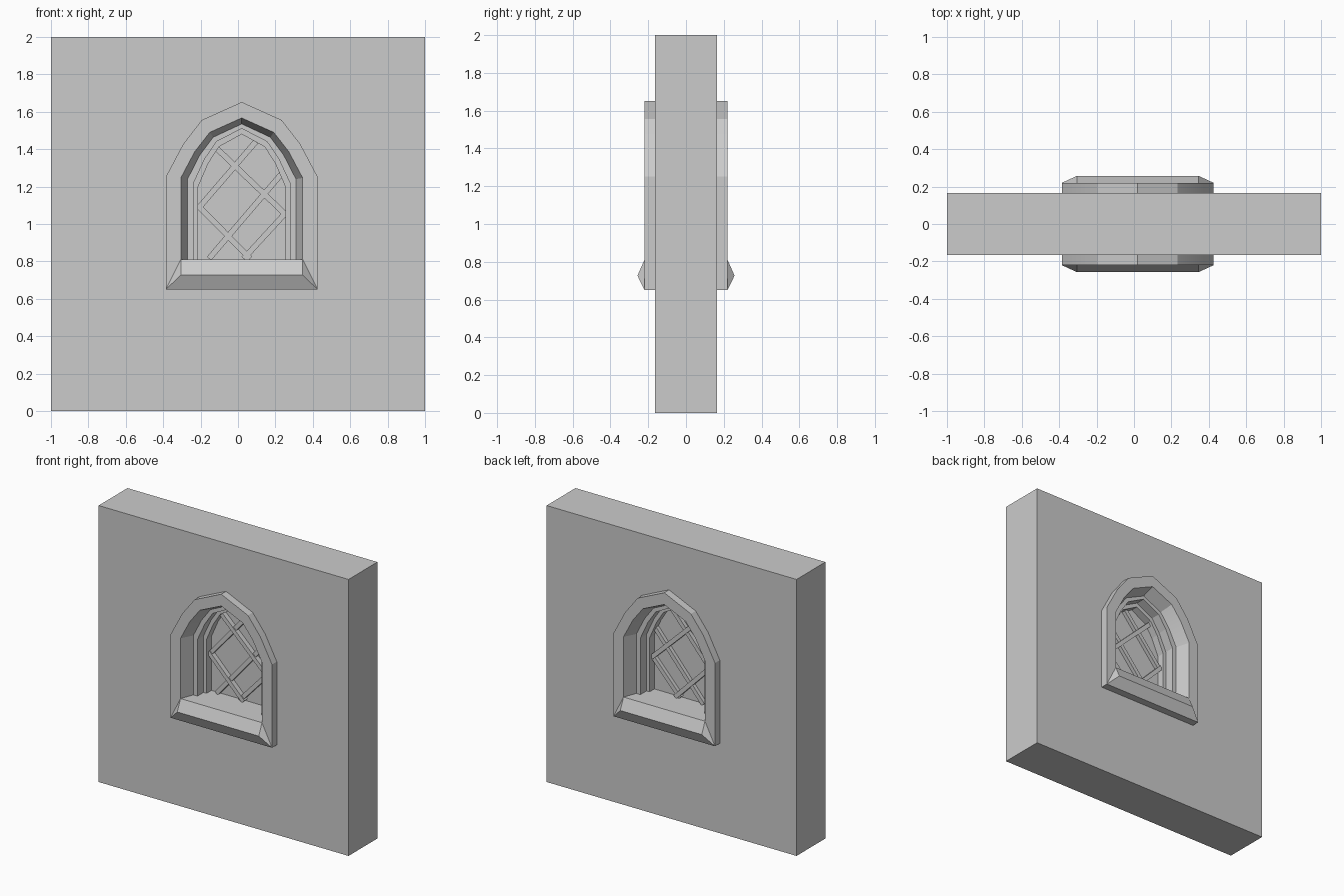
import bpy, bmesh, math
from mathutils import Vector

if "Cube" in bpy.data.objects:
    bpy.data.objects.remove(bpy.data.objects["Cube"])

CX = 0.02                                             # window axis
CURVE = [(1, 0), (0.77, 0.44), (0.525, 0.76), (0, 1)]  # half of the pointed arch


def arch(hw, spring, top, bottom, y):
    """Closed arch loop: bottom left, up over the point, bottom right."""
    half = [(-u * hw, spring + v * (top - spring)) for u, v in CURVE]
    pts = [(-hw, bottom)] + half + [(-x, z) for x, z in half[-2::-1]] + [(hw, bottom)]
    return [(CX + x, y, z) for x, z in pts]


def make(name, verts, faces, mirror=False):
    me = bpy.data.meshes.new(name)
    me.from_pydata(verts, [], faces)
    bm = bmesh.new()
    bm.from_mesh(me)
    bmesh.ops.dissolve_degenerate(bm, edges=bm.edges, dist=1e-5)
    bmesh.ops.recalc_face_normals(bm, faces=bm.faces)
    bm.to_mesh(me)
    bm.free()
    ob = bpy.data.objects.new(name, me)
    bpy.context.collection.objects.link(ob)
    if mirror:
        ob.modifiers.new("both_sides", 'MIRROR').use_axis = (False, True, False)
    return ob


def bridge(loops, skip_sill=()):
    """Strips between arch loops; skip_sill lists strips without a bottom face."""
    n = len(loops[0])
    faces = []
    for k in range(len(loops) - 1):
        for i in range(n):
            if i == n - 1 and k in skip_sill:
                continue
            j = (i + 1) % n
            faces.append((k * n + i, k * n + j, (k + 1) * n + j, (k + 1) * n + i))
    return [p for l in loops for p in l], faces


def box(name, size, loc, angle=0):
    bpy.ops.mesh.primitive_cube_add(size=1, location=loc, rotation=(0, angle, 0))
    ob = bpy.context.object
    ob.name = name
    ob.scale = size
    return ob


# Wall with an arched opening hidden behind the surround
wall = box("wall", (2, 0.33, 2), (0, 0, 1))
v, f = bridge([arch(0.37, 1.25, 1.61, 0.69, y) for y in (-0.4, 0.4)])
n = len(v) // 2
cutter = make("opening_cutter", v, f + [tuple(range(n)), tuple(range(n, 2 * n))])
cutter.hide_render = True
cutter.hide_viewport = True
cut = wall.modifiers.new("opening", 'BOOLEAN')
cut.object = cutter
cut.solver = 'EXACT'

# Stone surround with tapered reveal and ridged sill
v, f = bridge([arch(0.406, 1.252, 1.652, 0.65, -0.165),
               arch(0.406, 1.252, 1.652, 0.65, -0.22),
               arch(0.326, 1.246, 1.567, 0.81, -0.22),
               arch(0.29, 1.24, 1.535, 0.81, -0.125)], skip_sill=(1,))
oL, oR, iL, iR = n, 2 * n - 1, 2 * n, 3 * n - 1
r = len(v)
v += [(CX - 0.326, -0.257, 0.727), (CX + 0.326, -0.257, 0.727)]
f += [(oL, oR, r + 1, r), (r, r + 1, iR, iL), (oL, r, iL), (oR, iR, r + 1)]
surround = make("stone_surround", v, f, True)
bpy.context.view_layer.objects.active = surround
bpy.ops.object.select_all(action='DESELECT')
surround.select_set(True)
bpy.ops.object.shade_smooth_by_angle(angle=math.radians(25))

# Stepped window frame
v, f = bridge([arch(0.29, 1.24, 1.535, 0.81, -0.125),
               arch(0.257, 1.22, 1.51, 0.81, -0.125),
               arch(0.257, 1.22, 1.51, 0.81, -0.055),
               arch(0.233, 1.20, 1.48, 0.81, -0.055),
               arch(0.233, 1.20, 1.48, 0.81, 0)], skip_sill=(0, 2))
make("window_frame", v, f, True)

# Glass pane
pane = arch(0.235, 1.20, 1.482, 0.81, 0)
make("glass_pane", pane, [tuple(range(n))])

# Diagonal lattice bars, each from end to end (x, z)
bars = [((-0.115, 1.405), (0.255, 1.05)), ((-0.215, 1.10), (0.065, 0.815)),
        ((0.095, 1.44), (-0.215, 1.08)), ((0.26, 1.30), (-0.155, 0.815)),
        ((0.26, 1.065), (0.03, 0.815))]
for i, (a, b) in enumerate(bars):
    d = Vector(b) - Vector(a)
    m = (Vector(a) + Vector(b)) / 2
    depth = 0.07 if i < 2 else 0.055
    box("lattice_bar", (d.length, depth, 0.03), (m.x, 0, m.y), -math.atan2(d.y, d.x))
